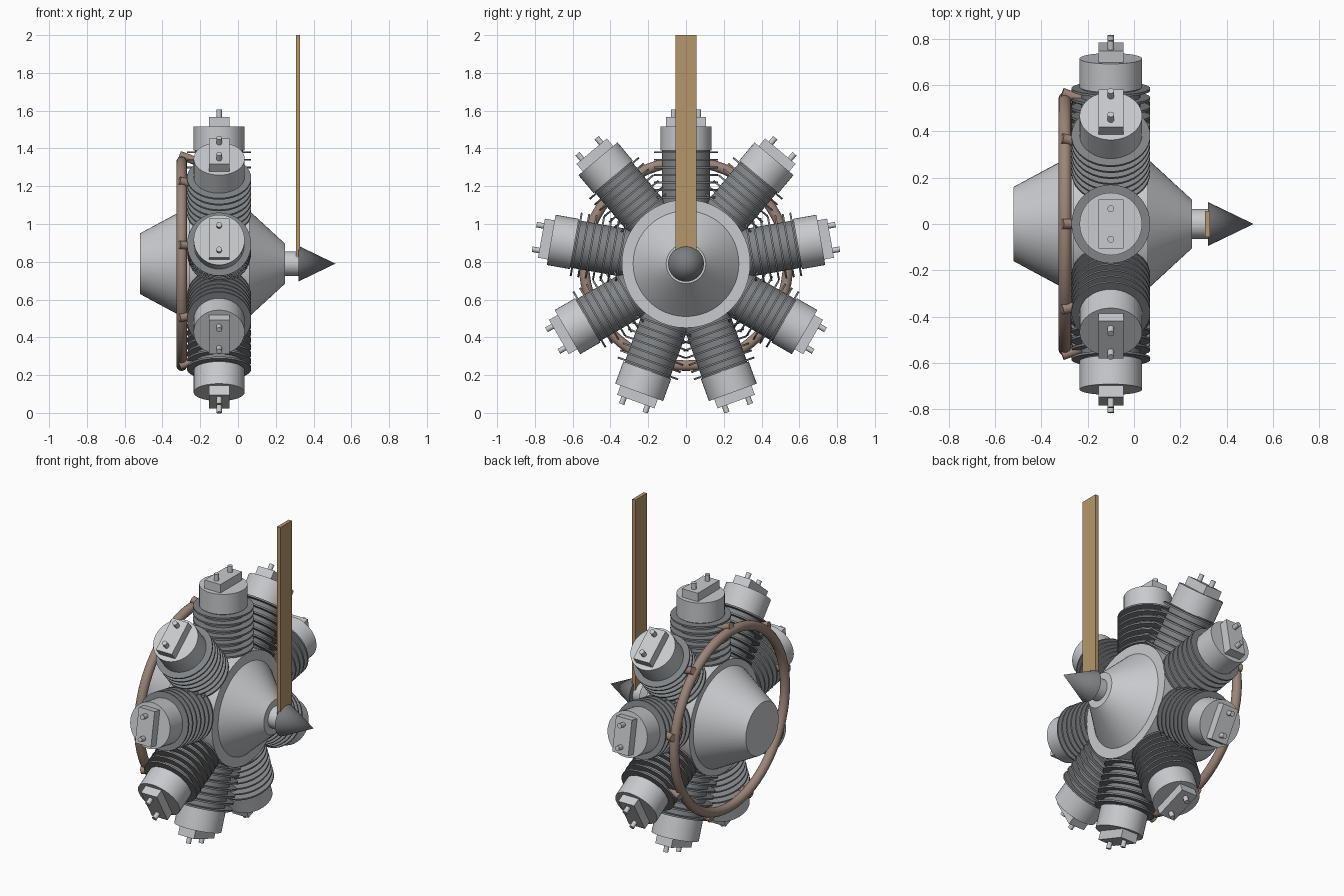
import bpy, bmesh, math
from mathutils import Matrix, Vector

if "Cube" in bpy.data.objects:
    bpy.data.objects.remove(bpy.data.objects["Cube"])

HUB_Z = 0.79       # height of the crankshaft axis
BANK_X = -0.10     # plane of the cylinder bank
COUNT = 9


def material(name, rgb):
    m = bpy.data.materials.new(name)
    m.diffuse_color = (*rgb, 1.0)
    m.use_nodes = True
    m.node_tree.nodes["Principled BSDF"].inputs["Base Color"].default_value = m.diffuse_color
    return m


ALUMINIUM = material("light aluminium", (0.58, 0.59, 0.61))
FIN_GREY = material("fin grey", (0.22, 0.23, 0.24))
STEEL = material("dark steel", (0.20, 0.205, 0.215))
COPPER = material("dull copper", (0.33, 0.235, 0.19))
WOOD = material("wood", (0.46, 0.31, 0.15))


def finish(bm, name, mat):
    bmesh.ops.recalc_face_normals(bm, faces=bm.faces)
    mesh = bpy.data.meshes.new(name)
    bm.to_mesh(mesh)
    bm.free()
    mesh.materials.append(mat)
    ob = bpy.data.objects.new(name, mesh)
    bpy.context.collection.objects.link(ob)
    bpy.ops.object.select_all(action='DESELECT')
    ob.select_set(True)
    bpy.context.view_layer.objects.active = ob
    bpy.ops.object.shade_smooth_by_angle(angle=math.radians(30))
    return ob


def frustum(bm, frame, z0, z1, r0, r1, sides=40, x=0.0, y=0.0):
    bmesh.ops.create_cone(
        bm, cap_ends=True, segments=sides, radius1=r0, radius2=r1, depth=z1 - z0,
        matrix=frame @ Matrix.Translation((x, y, (z0 + z1) / 2)))


def box(bm, frame, size, centre):
    bmesh.ops.create_cube(
        bm, size=1, matrix=frame @ Matrix.Translation(centre) @ Matrix.Diagonal((*size, 1)))


def revolve(name, profile, mat, sides=48):
    """Spin (x, radius) points around the crankshaft axis."""
    bm = bmesh.new()
    verts = [bm.verts.new((x, 0, HUB_Z + r)) for x, r in profile]
    edges = [bm.edges.new(pair) for pair in zip(verts, verts[1:])]
    bmesh.ops.spin(bm, geom=verts + edges, cent=(0, 0, HUB_Z), axis=(1, 0, 0),
                   angle=math.tau, steps=sides, use_duplicate=False)
    bmesh.ops.remove_doubles(bm, verts=bm.verts, dist=1e-4)
    return finish(bm, name, mat)


# Crankcase: rear cone, central drum with a flat front ring, nose cone
revolve("crankcase", [(-0.52, 0), (-0.52, 0.16), (-0.26, 0.30), (-0.26, 0.34),
                      (0.06, 0.34), (0.06, 0.28), (0.25, 0.105), (0.25, 0)], ALUMINIUM)

# Propeller shaft, spinner and single blade
revolve("propeller_shaft", [(0.24, 0), (0.24, 0.065), (0.322, 0.065), (0.322, 0)], ALUMINIUM, 32)
revolve("spinner", [(0.319, 0), (0.319, 0.095), (0.516, 0)], STEEL, 32)
bm = bmesh.new()
box(bm, Matrix.Identity(4), (0.022, 0.112, 2 - HUB_Z), (0.317, 0, (2 + HUB_Z) / 2))
finish(bm, "propeller_blade", WOOD)

# Exhaust collector ring behind the cylinders
ring = [(-0.298 + 0.028 * math.cos(i * math.tau / 16),
         0.54 + 0.028 * math.sin(i * math.tau / 16)) for i in range(17)]
revolve("exhaust_ring", ring, COPPER, 64)

for k in range(COUNT):
    # Local z points outward along each cylinder
    frame = Matrix.Translation((BANK_X, 0, HUB_Z)) @ Matrix.Rotation(k * math.tau / COUNT, 4, 'X')

    # Barrel with cooling fins
    bm = bmesh.new()
    frustum(bm, frame, 0.28, 0.605, 0.127, 0.127)
    for i in range(7):
        z = 0.35 + 0.04 * i
        frustum(bm, frame, z - 0.005, z + 0.005, 0.17, 0.17)
    finish(bm, f"finned_barrel_{k + 1}", FIN_GREY)

    # Cylinder head
    bm = bmesh.new()
    frustum(bm, frame, 0.60, 0.725, 0.135, 0.135)
    finish(bm, f"cylinder_head_{k + 1}", ALUMINIUM)

    # Rocker box with two plugs
    bm = bmesh.new()
    box(bm, frame, (0.108, 0.21, 0.055), (0, 0, 0.7495))
    for side in (-1, 1):
        frustum(bm, frame, 0.77, 0.815, 0.0145, 0.0145, 16, y=0.066 * side)
    finish(bm, f"rocker_box_{k + 1}", ALUMINIUM)

    # Exhaust stub running from the barrel to the ring
    start, end = Vector((-0.10, 0, 0.535)), Vector((-0.21, 0, 0.575))
    stub = frame @ Matrix.Translation(start) @ (end - start).to_track_quat('Z', 'Y').to_matrix().to_4x4()
    bm = bmesh.new()
    frustum(bm, stub, 0, (end - start).length, 0.022, 0.022, 16)
    finish(bm, f"exhaust_stub_{k + 1}", COPPER)
